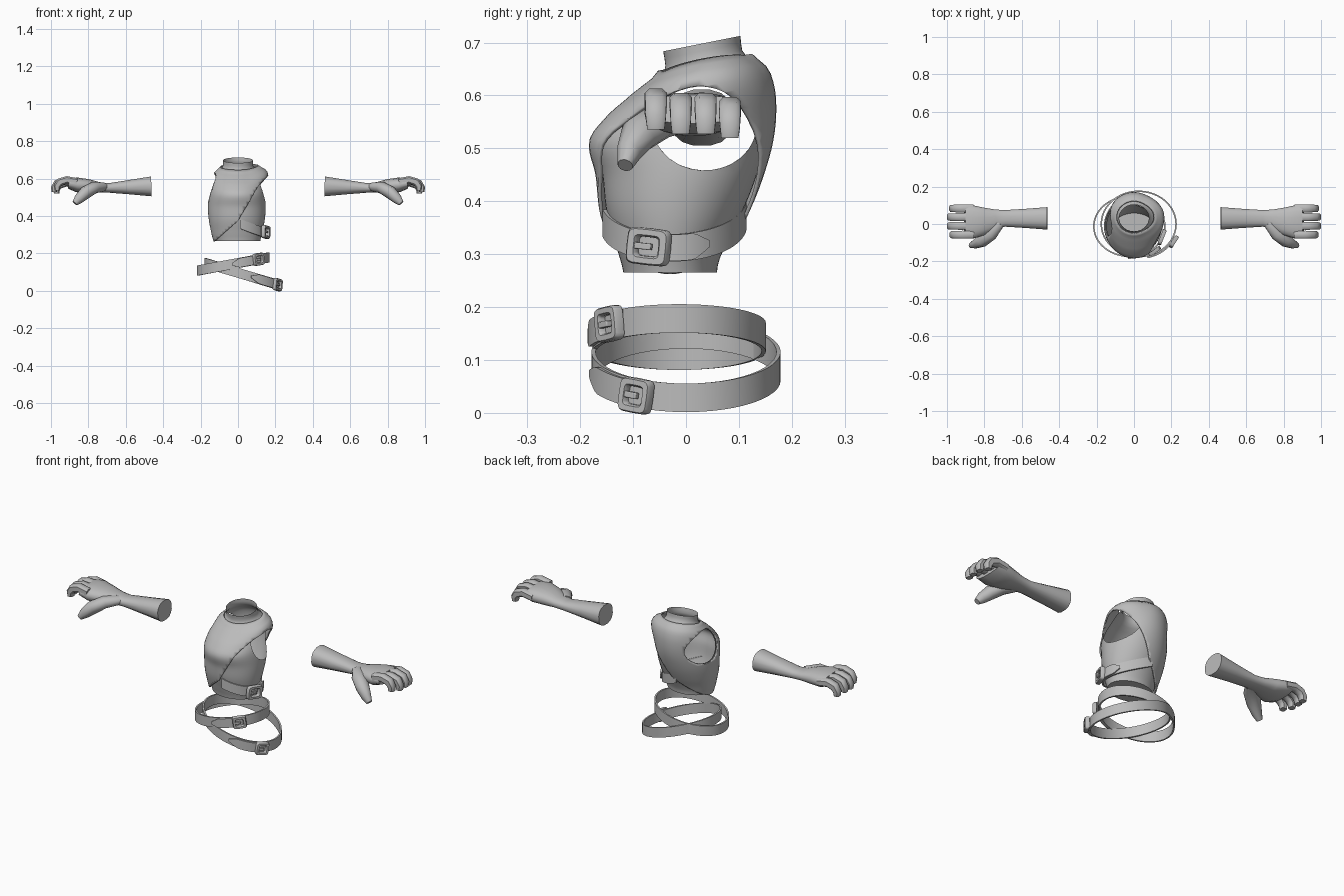
import bpy, bmesh, math
from mathutils import Vector, Matrix

if "Cube" in bpy.data.objects:
    bpy.data.objects.remove(bpy.data.objects["Cube"])

GREY = bpy.data.materials.new("plain grey")
GREY.diffuse_color = (0.5, 0.5, 0.5, 1)
GREY.use_nodes = True
GREY.node_tree.nodes["Principled BSDF"].inputs["Base Color"].default_value = GREY.diffuse_color


def finish(name, bm, angle=40, thick=0, bevel=0):
    bmesh.ops.recalc_face_normals(bm, faces=bm.faces)
    me = bpy.data.meshes.new(name)
    bm.to_mesh(me)
    bm.free()
    me.materials.append(GREY)
    me.polygons.foreach_set("use_smooth", [True] * len(me.polygons))
    me.set_sharp_from_angle(angle=math.radians(angle))
    ob = bpy.data.objects.new(name, me)
    bpy.context.collection.objects.link(ob)
    if thick:
        m = ob.modifiers.new("thickness", 'SOLIDIFY')
        m.thickness, m.offset = thick, 1
    if bevel:
        m = ob.modifiers.new("bevel", 'BEVEL')
        m.width, m.segments = bevel, 2
    return ob


def skin(bm, rings, closed_rows=False, cap=(False, False)):
    """Join rings of points with quads."""
    vs = [[bm.verts.new(p) for p in r] for r in rings]
    n = len(vs[0])
    for i in range(len(vs) if closed_rows else len(vs) - 1):
        a, b = vs[i], vs[(i + 1) % len(vs)]
        for j in range(n):
            bm.faces.new((a[j], a[(j + 1) % n], b[(j + 1) % n], b[j]))
    if cap[0]:
        bm.faces.new(vs[0])
    if cap[1]:
        bm.faces.new(vs[-1])


def clip(bm, f):
    """Keep the part of the mesh where f > 0, with a clean cut edge."""
    new = []
    for e in list(bm.edges):
        a, b = e.verts
        fa, fb = f(a.co), f(b.co)
        if fa * fb < 0:
            new.append(bmesh.utils.edge_split(e, a, fa / (fa - fb))[1])
    bmesh.ops.connect_verts(bm, verts=new)
    bad = [q for q in bm.faces if f(q.calc_center_median()) < 0]
    bmesh.ops.delete(bm, geom=bad, context='FACES')


# Torso sections: z, y centre, half width, half depth, tilt
SECT = [(.262, -.03, .118, .088, 0), (.30, -.03, .128, .098, 0), (.38, -.022, .143, .128, 0),
        (.45, -.012, .148, .146, 0), (.52, -.008, .143, .162, .04), (.58, .012, .134, .145, .12),
        (.625, .03, .118, .115, .18), (.65, .037, .092, .085, .2), (.668, .034, .08, .073, .2),
        (.698, .03, .08, .073, .2)]


def section(z):
    i = 0
    while i < len(SECT) - 2 and z > SECT[i + 1][0]:
        i += 1
    p = [Vector(SECT[max(0, min(len(SECT) - 1, k))]) for k in range(i - 1, i + 3)]
    t = (z - SECT[i][0]) / (SECT[i + 1][0] - SECT[i][0])
    return .5 * (2 * p[1] + (p[2] - p[0]) * t + (2 * p[0] - 5 * p[1] + 4 * p[2] - p[3]) * t * t
                 + (3 * p[1] - p[0] - 3 * p[2] + p[3]) * t ** 3)


def surf(a, z, off=0):
    _, yc, rx, ry, tilt = section(z)
    s = math.sin(a)
    return Vector(((rx + off) * math.cos(a), yc + (ry + off) * s, z + tilt * ry * s))


def body_grid(z0, z1, rows, off, cap):
    bm = bmesh.new()
    skin(bm, [[surf(math.tau * j / 48, z0 + (z1 - z0) * i / rows, off) for j in range(48)]
              for i in range(rows + 1)], cap=(cap, False))
    return bm


def armhole(c):
    if abs(c.x) < .06:
        return 1
    return ((c.y - .035) / .098) ** 2 + ((c.z - .543) / .085) ** 2 - 1


# Undershirt with neck and two arm openings
bm = body_grid(.265, .698, 32, 0, True)
clip(bm, armhole)
finish("undershirt", bm)

# Wrap vest: diagonal from the right shoulder to the left hip
bm = body_grid(.255, .658, 30, .006, False)
clip(bm, lambda c: c.z - .375 - (1.75 if c.x > 0 else .9) * c.x)
clip(bm, lambda c: armhole(c) if c.x < 0 else 1)
for v in bm.verts:                       # flared shoulder flap
    k = max(0, min(1, (v.co.x - .05) / .07)) * max(0, min(1, (v.co.z - .55) / .06))
    v.co += Vector((.025, 0, .012)) * k
finish("wrap_vest", bm, thick=.007)


def band(name, f, a0, a1, h, th, n=48, closed=False, point=False):
    """Strap following f(angle), optionally with a pointed end."""
    rings = []
    for i in range(n if closed else n + 1):
        t = i / n
        a = a0 + (a1 - a0) * t
        p, q = f(a), f(a + .01) - f(a - .01)
        out = Vector((q.y, -q.x, 0)).normalized() * th / 2
        k = min(1, .25 + (1 - t) * 3.5) if point else 1
        up = Vector((0, 0, h / 2 * k))
        rings.append([p - out - up, p + out - up, p + out + up, p - out + up])
    bm = bmesh.new()
    skin(bm, rings, closed, (not closed, not closed))
    finish(name, bm, 35)


def buckle(name, f, a, w, h, off):
    """Rounded frame with a prong, facing outward from the strap."""
    tan = (f(a + .02) - f(a - .02)).normalized()
    nor = Vector((tan.y, -tan.x, 0)).normalized()
    up = nor.cross(tan)
    m = Matrix((tan, up, nor)).transposed().to_4x4()
    m.translation = f(a) + nor * off
    bm = bmesh.new()
    rings = []
    for i in range(20):
        c, s = math.cos(math.tau * i / 20), math.sin(math.tau * i / 20)
        x, y = [math.copysign(abs(v) ** .35, v) for v in (c, s)]
        rings.append([(x * w / 2 * k, y * h / 2 * k, z) for k, z in
                      ((1, -.008), (1, .006), (.92, .012), (.62, .012), (.52, .006), (.52, -.008))])
    skin(bm, rings, True)
    bmesh.ops.transform(bm, matrix=m, verts=bm.verts)
    finish(name + "_frame", bm)
    bm = bmesh.new()
    bmesh.ops.create_cube(bm, size=1, matrix=m @ Matrix.Translation((-w * .1, 0, .006))
                          @ Matrix.Diagonal((w * .4, .012, .012, 1)))
    finish(name + "_prong", bm, bevel=.002)


# Side strap on the torso
def side(off):
    return lambda a: surf(a, .312 + .035 * (a / 1.3) ** 2, off)


band("side_strap", side(.009), -1.5, 1.7, .052, .008)
band("side_strap_tail", side(.018), -.55, .62, .05, .008, 16, point=True)
buckle("side_buckle", side(.024), -.33, .085, .07, .002)


# Two crossed hip belts
def hip(cx, cy, rx, ry, z0, slope):
    def make(off):
        def f(a):
            x = cx + (rx + off) * math.cos(a)
            return Vector((x, cy + (ry + off) * math.sin(a), z0 + slope * x))
        return f
    return make


for name, f, ab, tail in (("upper_belt", hip(-.025, -.013, .19, .16, .148, .185), -.85, -1.6),
                          ("lower_belt", hip(.025, 0, .2, .175, .096, -.30), -.52, -1.35)):
    band(name, f(0), 0, math.tau, .054, .008, 48, True)
    band(name + "_tail", f(.009), ab + .15, tail, .05, .008, 16, point=True)
    buckle(name + "_buckle", f(.014), ab, .068, .066, .001)


def tube(bm, pts, n=12, power=1.0):
    """Oval tube through (x, y, z, half width, half height) points."""
    P = [Vector(p[:3]) for p in pts]
    rings = []
    for i, p in enumerate(pts):
        d = (P[min(i + 1, len(P) - 1)] - P[max(i - 1, 0)]).normalized()
        u = Vector((0, 1, 0))
        u = (u - d * u.dot(d)).normalized()
        v = d.cross(u)
        r = []
        for j in range(n):
            c, s = [math.copysign(abs(q) ** power, q) for q in
                    (math.cos(math.tau * (j + .5) / n), math.sin(math.tau * (j + .5) / n))]
            r.append([P[i].x * 1, P[i].y, P[i].z])
            r[-1] = P[i] + u * c * p[3] + v * s * p[4]
        rings.append(r)
    skin(bm, rings, cap=(True, True))


# Forearms with hands, mirrored
FINGERS = ((.083, -.012, -.008), (.037, 0, 0), (-.010, 0, 0), (-.057, -.015, .008))
for label, sx in (("right", 1), ("left", -1)):
    parts = {}
    bm = parts["forearm"] = bmesh.new()
    tube(bm, [(.463, .03, .558, .061, .054), (.58, .03, .554, .052, .039), (.69, .03, .55, .045, .026),
              (.74, .027, .553, .052, .027), (.80, .016, .56, .074, .037), (.86, .012, .566, .09, .04),
              (.905, .012, .574, .092, .028)], 16, .85)
    bm = parts["thumb"] = bmesh.new()
    tube(bm, [(.72, .005, .556, .03, .024), (.77, -.05, .551, .042, .032), (.815, -.09, .525, .036, .034),
              (.85, -.108, .492, .024, .027), (.872, -.115, .468, .015, .016)], 10)
    for k, (y, dx, dz) in enumerate(FINGERS):
        bm = parts["finger_%d" % (k + 1)] = bmesh.new()
        tube(bm, [(.86, y, .575 + dz, .021, .02), (.93 + dx, y, .585 + dz, .022, .021),
                  (.968 + dx, y, .573 + dz, .021, .022), (.983 + dx, y, .55 + dz, .02, .019),
                  (.982 + dx, y, .528 + dz, .017, .015)], 8, .6)
    for part, bm in parts.items():
        bmesh.ops.scale(bm, vec=(sx, 1, 1), verts=bm.verts)
        finish(label + "_" + part, bm, 45)
